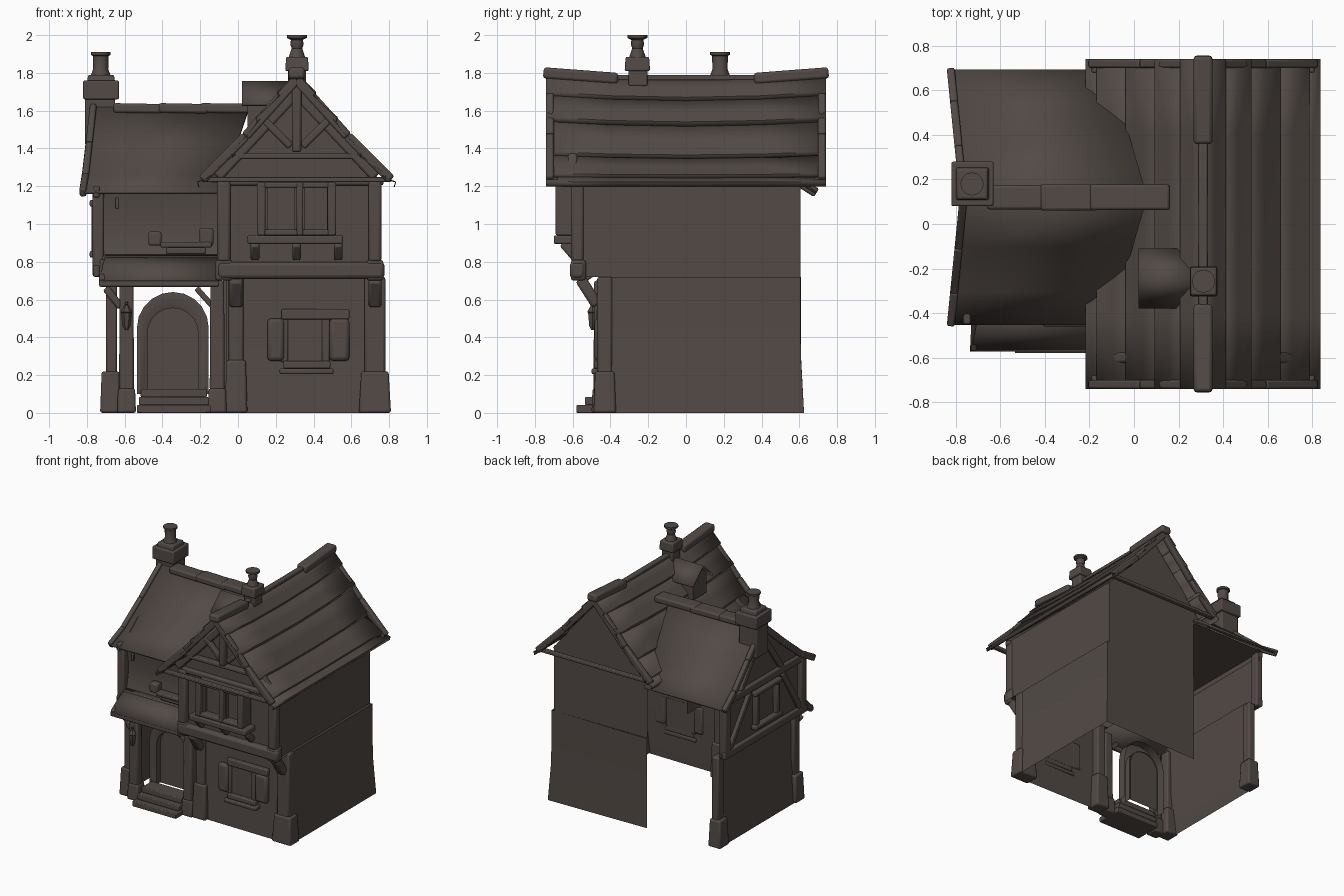
import bpy, bmesh, math
from mathutils import Vector

if "Cube" in bpy.data.objects:
    bpy.data.objects.remove(bpy.data.objects["Cube"])

mat = bpy.data.materials.new("dark brown")
mat.diffuse_color = (0.085, 0.068, 0.060, 1)
mat.use_nodes = True
mat.node_tree.nodes["Principled BSDF"].inputs["Base Color"].default_value = mat.diffuse_color


def finish(name, bm, bevel=0, solid=0):
    bmesh.ops.recalc_face_normals(bm, faces=bm.faces)
    me = bpy.data.meshes.new(name)
    bm.to_mesh(me)
    bm.free()
    ob = bpy.data.objects.new(name, me)
    bpy.context.collection.objects.link(ob)
    me.materials.append(mat)
    if solid:
        m = ob.modifiers.new("thickness", 'SOLIDIFY')
        m.thickness, m.offset = solid, 0
    if bevel:
        m = ob.modifiers.new("bevel", 'BEVEL')
        m.width, m.segments = bevel, 2
    bpy.ops.object.select_all(action='DESELECT')
    bpy.context.view_layer.objects.active = ob
    ob.select_set(True)
    bpy.ops.object.shade_smooth_by_angle(angle=math.radians(35))
    return ob


def loft(name, rows, solid=0, close=False):
    """Skin a grid of points given as equal-length rows."""
    bm = bmesh.new()
    g = [[bm.verts.new(p) for p in r] for r in rows]
    for a, b in zip(g, g[1:]):
        for i in range(len(a) - (0 if close else 1)):
            j = (i + 1) % len(a)
            bm.faces.new((a[i], a[j], b[j], b[i]))
    if close:
        bm.faces.new(g[0])
        bm.faces.new(g[-1])
    return finish(name, bm, solid=solid)


def sheet(name, pts):
    bm = bmesh.new()
    bm.faces.new([bm.verts.new(p) for p in pts])
    return finish(name, bm)


def box(name, x, y, z, top=1.0, bevel=0.008):
    """Box from ranges; top scales the upper face."""
    cx, cy = sum(x) / 2, sum(y) / 2
    bm = bmesh.new()
    bmesh.ops.create_cube(bm, size=1)
    for v in bm.verts:
        s = top if v.co.z > 0 else 1
        v.co = (cx + v.co.x * (x[1] - x[0]) * s, cy + v.co.y * (y[1] - y[0]) * s,
                z[0] + (v.co.z + .5) * (z[1] - z[0]))
    return finish(name, bm, bevel)


def beam(name, p, q, w, h=None):
    """Timber between two points; w is horizontal, h the other width."""
    p, q, h = Vector(p), Vector(q), h or w
    d = (q - p).normalized()
    side = d.cross(Vector((0, 0, 1)))
    side = side.normalized() if side.length > 1e-3 else Vector((1, 0, 0))
    up = side.cross(d)
    bm = bmesh.new()
    bmesh.ops.create_cube(bm, size=1)
    for v in bm.verts:
        v.co = (p if v.co.z < 0 else q) + side * v.co.x * w + up * v.co.y * h
    return finish(name, bm, min(w, h) * .25)


def lathe(name, c, prof, n=12):
    return loft(name, [[(c[0] + r * math.cos(t * math.tau / n), c[1] + r * math.sin(t * math.tau / n), z)
                        for t in range(n)] for r, z in prof], close=True)


# --- right wing walls
loft("right_wing_lower_wall", [
    [(-.06, -.45, z), (.79 - .02 * k, -.46 + .03 * k, z), (.79 - .02 * k, .625 - .02 * k, z), (-.08, .61, z)]
    for z, k in ((0, 0), (.28, .8), (.5, 1), (.72, 1))])
loft("right_wing_upper_wall", [
    [(-.08, .1, z), (-.08, -.57, z), (.75, -.57, z), (.75, .605, z), (-.08, .605, z)] for z in (.72, 1.24)])
sheet("upper_floor_overhang", [(-.08, -.57, .72), (.77, -.57, .72), (.77, -.4, .72), (-.08, -.4, .72)])
for n, y in (("front", -.57), ("back", .605)):
    sheet(n + "_gable_wall", [(-.14, y, 1.22), (.76, y, 1.22), (.6, y, 1.42), (.31, y, 1.75), (.02, y, 1.42)])

# --- right wing roof: overlapping courses on both slopes, sagging ridge
courses = (((0, 1.775), (.1, 1.67)), ((.09, 1.655), (.215, 1.54)), ((.195, 1.53), (.345, 1.365)),
           ((.325, 1.355), (.475, 1.26)), ((.455, 1.25), (.525, 1.222)))
for k in (-1, 1):
    for (a, za), (b, zb) in courses:
        pts = ((a, za), ((a + b) / 2, (za + zb) / 2 - .004), (b, zb), (b - .008, zb - .025))
        loft("roof_course", [[(.31 + k * dx, y, z + .03 * (y / .74) ** 2 * (1 - dx * dx / .28))
                              for dx, z in pts] for y in (-.74, -.4, 0, .4, .74)], solid=.006)
for s, n in ((-1, "front"), (1, "back")):
    # barge boards, ridge ends and tie beam
    for k in (-1, 1):
        for a, b in (((0, 1.765), (.27, 1.465)), ((.27, 1.465), (.50, 1.235))):
            beam(n + "_barge_board", (.31 + k * a[0], s * .72, a[1]), (.31 + k * b[0], s * .72, b[1]), .04, .05)
    beam(n + "_ridge_end", (.31, s * .36, 1.77), (.31, s * .755, 1.80), .085, .06)
    beam(n + "_tie_beam", (-.19, s * .70, 1.235), (.81, s * .70, 1.235), .04, .025)
beam("right_ridge_pole", (.31, -.5, 1.775), (.31, .5, 1.775), .04, .03)

# --- front gable truss
beam("gable_collar_beam", (-.02, -.60, 1.36), (.64, -.60, 1.36), .05, .03)
beam("gable_king_post", (.31, -.63, 1.38), (.31, -.63, 1.73), .05)
for k in (-1, 1):
    beam("gable_strut", (.31 + k * .03, -.61, 1.41), (.31 + k * .17, -.61, 1.55), .04)
    beam("gable_rafter", (.31, -.60, 1.70), (.31 + k * .42, -.60, 1.25), .05, .06)

# --- right wing timbers
beam("floor_beam", (-.11, -.575, .755), (.775, -.575, .755), .08, .09)
beam("eave_beam", (-.1, -.575, 1.225), (.77, -.575, 1.225), .05, .04)
for x in (-.075, .725):
    box("upper_corner_post", (x - .035, x + .035), (-.61, -.54), (.8, 1.23), 1, .015)
    box("post_foot", (x - .045, x + .045), (-.61, -.53), (.7, .81), 1, .015)
for x, w in ((-.01, .06), (.725, .085)):
    box("lower_post_base", (x - w, x + w), (-.49, -.37), (0, .22 if x > 0 else .28), .85, .012)
    box("lower_post", (x - w * .65, x + w * .65), (-.47, -.39), (.2, .72), 1, .012)
    beam("post_bracket", (x, -.47, .57), (x, -.56, .71), .07, .06)

# --- upper bay window
box("bay_sill", (.05, .555), (-.70, -.57), (.895, .94))
box("bay_back_panel", (.12, .5), (-.625, -.57), (.94, 1.22))
for x in (.10, .31, .475):
    box("bay_mullion", (x, x + (.045 if x != .31 else .035)), (-.69, -.575), (.94, 1.22))
for z in (.94, 1.19):
    box("bay_rail", (.1, .52), (-.685, -.575), (z, z + .03))
for x0, x1 in ((.145, .315), (.34, .485)):
    box("pane_frame_left", (x0, x0 + .015), (-.65, -.62), (.97, 1.19), 1, 0)
    box("pane_frame_right", (x1 - .015, x1), (-.65, -.62), (.97, 1.19), 1, 0)
for x in (.09, .31, .53):
    beam("bay_bracket", (x, -.58, .82), (x, -.65, .9), .045, .05)

# --- lower window with shutters
box("lower_window_panel", (.25, .47), (-.455, -.435), (.27, .5), 1, 0)
box("window_lintel", (.23, .59), (-.475, -.435), (.495, .55))
box("window_sill", (.22, .505), (-.50, -.435), (.205, .235))
box("window_sill_top", (.24, .49), (-.485, -.435), (.235, .275))
for x in (.245, .465):
    box("window_jamb", (x - .02, x + .02), (-.47, -.435), (.27, .5))
for x0, x1 in ((.155, .245), (.485, .59)):
    box("window_shutter", (x0, x1), (-.485, -.435), (.275, .5), 1, .02)

# --- left wing walls (back is open) and ceiling
loft("left_wing_lower_side_wall", [[(x, -.44, z), (x, .53, z)] for x, z in ((-.71, 0), (-.675, .35), (-.67, .75))])
sheet("left_wing_gable_wall", [(-.735, -.41, .72), (-.735, .58, .72), (-.735, .6, 1.2), (-.735, .12, 1.6),
                               (-.735, -.41, 1.18)])
loft("left_wing_upper_front_wall", [[(-.735, y, z), (-.08, y, z)]
                                    for y, z in ((-.41, .80), (-.39, .87), (-.37, 1.0), (-.40, 1.18))])
sheet("left_wing_ceiling", [(-.735, -.40, 1.18), (-.08, -.40, 1.18), (-.08, .62, 1.18), (-.735, .62, 1.18)])

# --- left wing roof with concave slopes
lp = [(-.45, 1.165), (-.3, 1.25), (-.1, 1.42), (.12, 1.62), (.34, 1.43), (.54, 1.26), (.69, 1.165)]
loft("left_wing_roof", [[(-.765 - .1 * abs(y - .12) if u == 0 else .06 - .3 * abs(y - .12), y, z)
                         for y, z in lp] for u in (0, 1)], solid=.015)
for (a, za), (b, zb) in zip(lp, lp[1:]):
    xa, xb = (-.765 - .1 * abs(y - .12) for y in (a, b))
    beam("left_barge_board", (xa, a, za), (xb, b, zb), .035, .05)
for x0, x1, r in ((-.66, -.4, .11), (-.42, -.16, .12), (-.2, .16, .115)):
    beam("left_ridge_cap", (x0, .12, 1.615), (x1, .12, 1.61), r, .05)

# --- left gable timbers
for y in (-.40, .56):
    box("gable_corner_post", (-.77, -.71), (y - .035, y + .035), (.72, 1.18), 1, .012)
    box("gable_wall_post_base", (-.73, -.62), (y - .07, y + .05), (0, .22), .85, .012)
    box("gable_wall_post", (-.70, -.64), (y - .05, y + .03), (.2, .72), 1, .012)
for z in (.75, 1.17):
    beam("gable_cross_beam", (-.75, -.45, z), (-.75, .6, z), .035, .06)
for a, b in ((-.37, -.15), (.52, .26)):
    beam("gable_diagonal", (-.75, a, .78), (-.75, b, 1.14), .03, .045)
for k in (-1, 1):
    beam("gable_upper_brace", (-.75, .12 + k * .26, 1.19), (-.75, .12 + k * .04, 1.5), .03, .045)
# small side window
for y in (-.07, .19):
    beam("side_window_jamb", (-.755, y, .84), (-.755, y, 1.12), .04)
for z in (.84, 1.11):
    beam("side_window_rail", (-.76, -.11, z), (-.76, .23, z), .05, .035)

# --- awning over the porch
loft("awning", [[(-.70, -.40, .83), (-.1, -.40, .83)], [(-.715, -.49, .78), (-.1, -.49, .78)],
                [(-.735, -.565, .69), (-.1, -.565, .69)]], solid=.02)
beam("awning_front_beam", (-.735, -.555, .685), (-.1, -.555, .685), .035, .035)
beam("awning_top_rail", (-.72, -.42, .815), (-.1, -.42, .815), .03, .03)
beam("awning_left_edge", (-.715, -.42, .80), (-.72, -.56, .695), .03, .04)
for x in (-.59, -.11):
    box("porch_post_base", (x - .05, x + .05), (-.50, -.40), (0, .13), .9, .012)
    box("porch_post", (x - .04, x + .04), (-.49, -.42), (.12, .70), .9, .012)
beam("porch_brace_left", (-.62, -.46, .56), (-.70, -.46, .66), .04)
beam("porch_brace_right", (-.13, -.46, .56), (-.22, -.46, .66), .03)

# --- arched door: surround ring and recessed leaf
arc = [(-1, 0)] + [(-math.cos(t * math.pi / 10), math.sin(t * math.pi / 10)) for t in range(11)] + [(1, 0)]


def arch(r, spring, y):
    c = [(-.345 + r * a, y, spring + r * b) for a, b in arc]
    return [(c[0][0], y, .1)] + c[1:-1] + [(c[-1][0], y, .1)]


loft("door_surround", [arch(.19, .45, -.29), arch(.19, .45, -.36), arch(.17, .44, -.365),
                       arch(.135, .42, -.35), arch(.135, .42, -.29)])
sheet("door_leaf", arch(.14, .42, -.30))
for i in range(3):
    box("door_step", (-.535 + .01 * i, -.145 - .01 * i), (-.58 + .045 * i, -.36), (.042 * i, .042 * (i + 1)), 1, .006)

# --- upper left window ledge and shutters
box("ledge", (-.41, -.14), (-.46, -.39), (.875, .905))
box("ledge_lower", (-.38, -.17), (-.44, -.395), (.84, .875))
box("ledge_left_block", (-.475, -.405), (-.45, -.385), (.885, .96), 1, .012)
box("ledge_right_block", (-.205, -.13), (-.45, -.385), (.885, .98), 1, .012)
beam("eave_hook", (-.64, -.42, 1.08), (-.64, -.42, 1.14), .02)

# --- lantern on the porch post
beam("lantern_arm", (-.59, -.44, .58), (-.59, -.51, .58), .015)
lathe("lantern", (-.59, -.495), [(.008, .44), (.02, .46), (.027, .53), (.032, .535), (.01, .57)], 6)

# --- dormer on the left slope
loft("dormer_roof", [[(x, -.375, 1.63), (x, -.245, 1.75), (x, -.115, 1.63)] for x in (.02, .28)], solid=.015)
loft("dormer_body", [[(.05, y, z), (.25, y, z)] for y, z in
                     ((-.33, 1.5), (-.33, 1.66), (-.245, 1.735), (-.16, 1.66), (-.16, 1.5))])
sheet("dormer_face", [(.05, -.33, 1.5), (.05, -.33, 1.66), (.05, -.245, 1.735), (.05, -.16, 1.66), (.05, -.16, 1.5)])

# --- chimneys
box("right_chimney_base", (.265, .36), (-.305, -.205), (1.73, 1.83))
box("right_chimney_cap", (.25, .375), (-.325, -.19), (1.81, 1.885), .92)
lathe("right_chimney_pot", (.312, -.257), [(.045, 1.88), (.028, 1.93), (.035, 1.95), (.032, 1.975), (.052, 1.985),
                                           (.052, 2.0)])
box("left_chimney_body", (-.81, -.65), (.11, .26), (1.42, 1.7))
box("left_chimney_cap", (-.82, -.63), (.08, .28), (1.66, 1.76))
box("left_chimney_collar", (-.80, -.65), (.105, .255), (1.75, 1.79), .9)
lathe("left_chimney_pot", (-.727, .18), [(.055, 1.78), (.04, 1.82), (.042, 1.89), (.052, 1.895), (.052, 1.91)])
